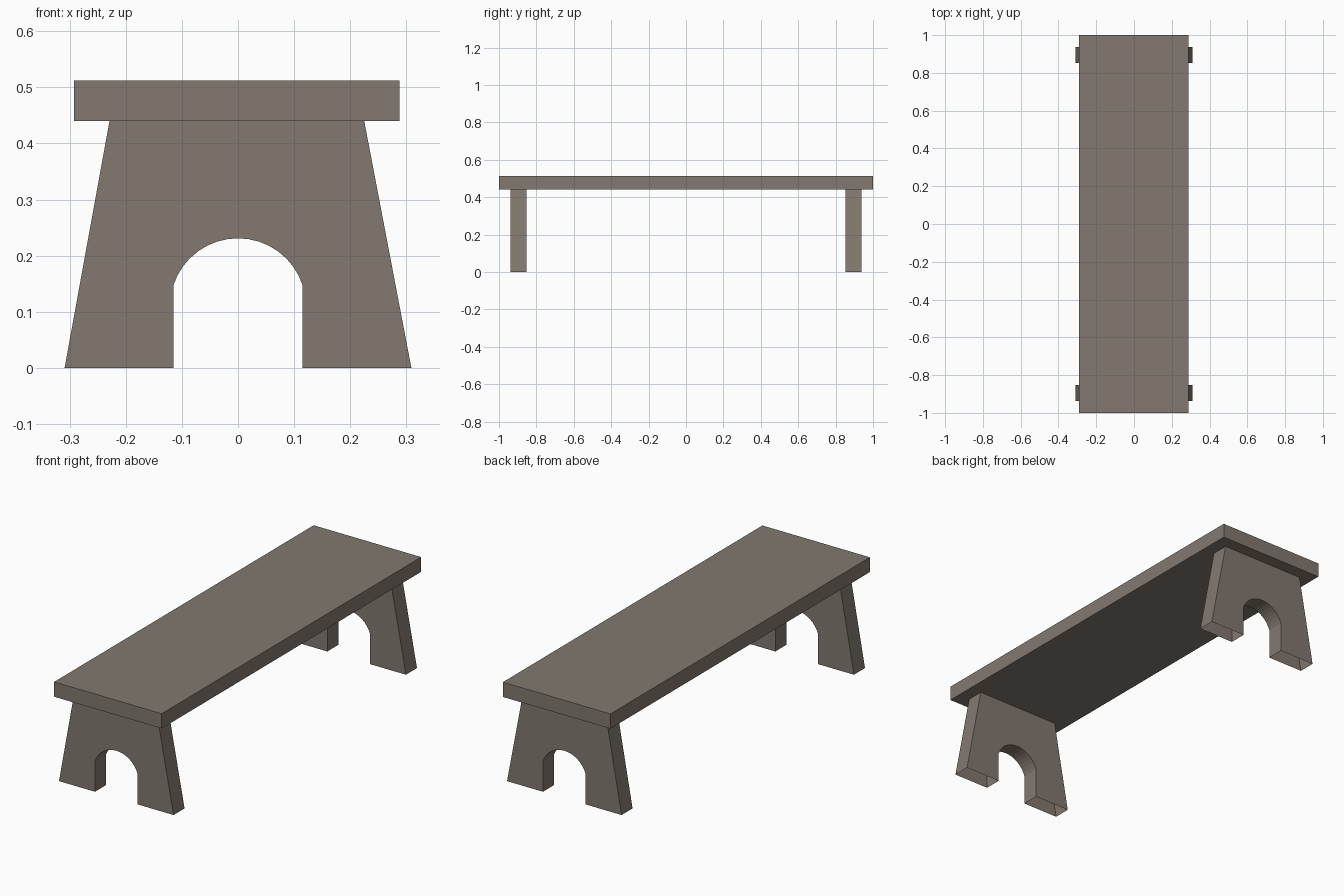
import bpy, bmesh, math

if "Cube" in bpy.data.objects:
    bpy.data.objects.remove(bpy.data.objects["Cube"])

wood = bpy.data.materials.new("weathered grey brown")
wood.diffuse_color = (0.225, 0.19, 0.16, 1)
wood.use_nodes = True
wood.node_tree.nodes["Principled BSDF"].inputs["Base Color"].default_value = wood.diffuse_color


def finish(name, bm):
    mesh = bpy.data.meshes.new(name)
    bm.to_mesh(mesh)
    bm.free()
    mesh.materials.append(wood)
    obj = bpy.data.objects.new(name, mesh)
    bpy.context.collection.objects.link(obj)
    return obj


# Seat plank
bm = bmesh.new()
bmesh.ops.create_cube(bm, size=1)
for v in bm.verts:
    v.co.x = 0.288 if v.co.x > 0 else -0.292
    v.co.y *= 2
    v.co.z = 0.512 if v.co.z > 0 else 0.44
finish("seat", bm)

# Leg outline: tapered board with an arched cut-out
ARCH_R, ARCH_Z, STEPS = 0.121, 0.110, 16
a0 = math.asin((0.148 - ARCH_Z) / ARCH_R)
arch = []
for i in range(STEPS + 1):
    a = math.pi - a0 - (math.pi - 2 * a0) * i / STEPS
    arch.append((ARCH_R * math.cos(a), ARCH_Z + ARCH_R * math.sin(a)))
outline = ([(-0.309, 0), (-0.115, 0)] + arch +
           [(0.115, 0), (0.309, 0), (0.225, 0.44), (-0.229, 0.44)])


def leg(name, y0, y1):
    bm = bmesh.new()
    front = bm.faces.new([bm.verts.new((x, y0, z)) for x, z in outline])
    geom = bmesh.ops.extrude_face_region(bm, geom=[front], use_keep_orig=True)["geom"]
    for v in geom:
        if isinstance(v, bmesh.types.BMVert):
            v.co.y = y1
    bmesh.ops.recalc_face_normals(bm, faces=bm.faces)
    # The feet are open underneath
    soles = [f for f in bm.faces if all(v.co.z < 0.001 for v in f.verts)]
    bmesh.ops.delete(bm, geom=soles, context='FACES_ONLY')
    finish(name, bm)


leg("front_leg", -0.938, -0.853)
leg("back_leg", 0.853, 0.938)
